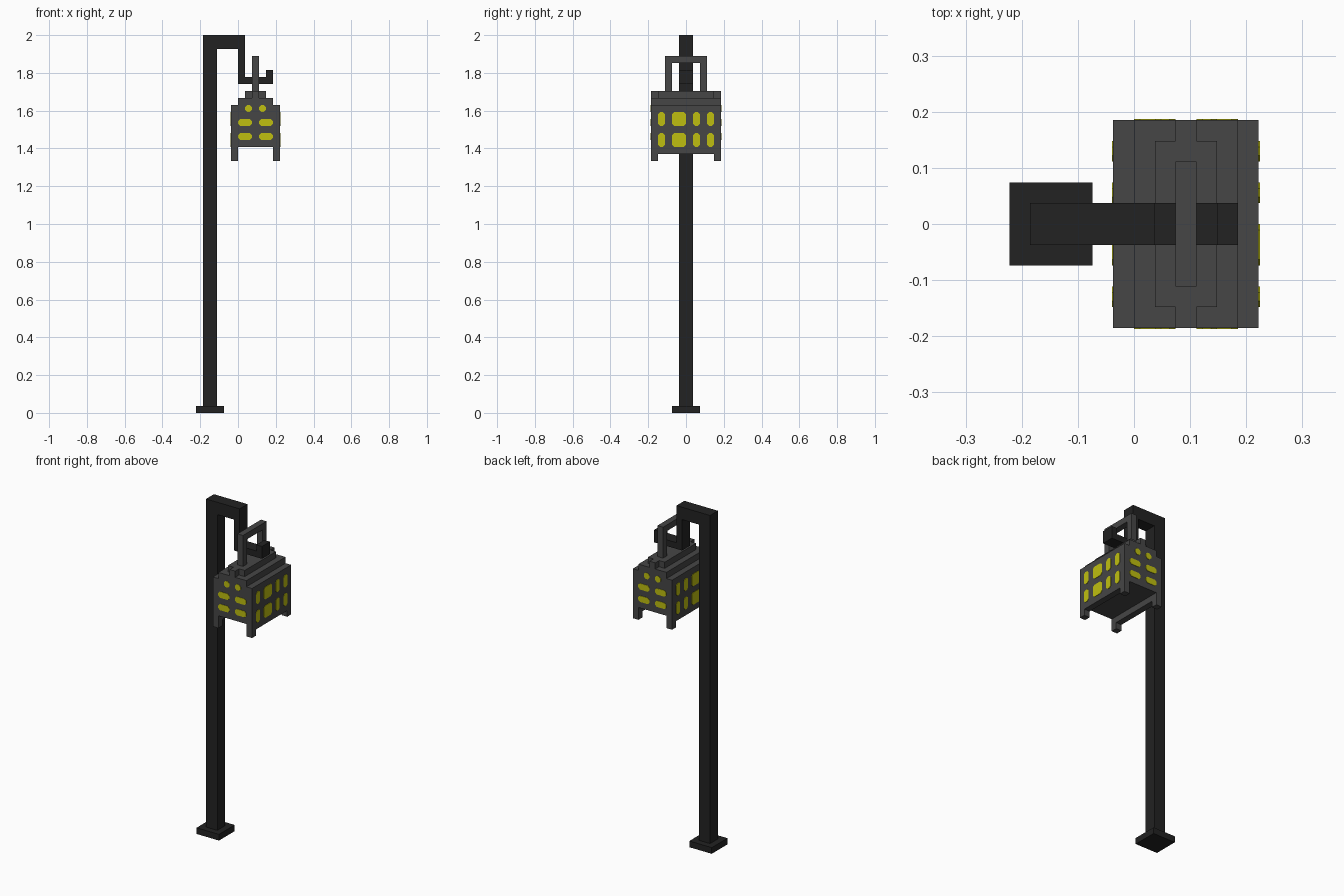
import bpy, bmesh
from mathutils import Vector

cube = bpy.data.objects.get("Cube")
if cube:
    bpy.data.objects.remove(cube, do_unlink=True)

U = 2 / 54  # one block of the model's grid


def material(name, rgb):
    m = bpy.data.materials.new(name)
    m.use_nodes = True
    m.diffuse_color = (*rgb, 1)
    bsdf = m.node_tree.nodes["Principled BSDF"]
    bsdf.inputs["Base Color"].default_value = (*rgb, 1)
    bsdf.inputs["Roughness"].default_value = 0.9
    return m


BLACK = material("black iron", (0.016, 0.016, 0.016))
GREY = material("dark grey metal", (0.061, 0.061, 0.061))
YELLOW = material("yellow glow", (0.52, 0.52, 0.005))


def extrude(name, profile, axis, start, end, mat):
    """Extrude a flat outline, in grid blocks, along x, y or z."""
    def place(a, b, d):
        return Vector({"x": (d, a, b), "y": (a, d, b), "z": (a, b, d)}[axis]) * U
    bm = bmesh.new()
    face = bm.faces.new([bm.verts.new(place(a, b, start)) for a, b in profile])
    res = bmesh.ops.extrude_face_region(bm, geom=[face])
    shift = place(0, 0, end - start)
    for v in res["geom"]:
        if isinstance(v, bmesh.types.BMVert):
            v.co += shift
    bmesh.ops.recalc_face_normals(bm, faces=bm.faces)
    mesh = bpy.data.meshes.new(name)
    bm.to_mesh(mesh)
    bm.free()
    mesh.materials.append(mat)
    ob = bpy.data.objects.new(name, mesh)
    bpy.context.collection.objects.link(ob)
    return ob


def rect(a0, a1, b0, b1):
    return [(a0, b0), (a1, b0), (a1, b1), (a0, b1)]


def octagon(a0, a1, b0, b1, c=0.3):
    return [(a0 + c, b0), (a1 - c, b0), (a1, b0 + c), (a1, b1 - c),
            (a1 - c, b1), (a0 + c, b1), (a0, b1 - c), (a0, b0 + c)]


# Post: foot plate, then the pole, arm and hook as one outline
extrude("foot_plate", rect(-6, -2, -2, 2), "z", 0, 1, BLACK)
extrude("post_and_hook",
        [(-5, 1), (-3, 1), (-3, 52), (0, 52), (0, 47), (5, 47), (5, 49),
         (4, 49), (4, 48), (1, 48), (1, 54), (-5, 54)], "y", -1, 1, BLACK)

# Lantern body: stepped roof, side walls reaching below the floor
extrude("lantern_body",
        [(-1, 37), (0, 37), (0, 38), (5, 38), (5, 37), (6, 37), (6, 44),
         (5, 44), (5, 45), (0, 45), (0, 44), (-1, 44)], "y", -5, 5, GREY)

# Roof cap with a narrow tab at each end
extrude("roof_cap",
        [(1, -4), (2, -4), (2, -5), (3, -5), (3, -4), (4, -4),
         (4, 4), (3, 4), (3, 5), (2, 5), (2, 4), (1, 4)], "z", 45, 46, GREY)

# Carrying handle
extrude("handle",
        [(-3, 46), (-2, 46), (-2, 50), (2, 50), (2, 46), (3, 46),
         (3, 51), (-3, 51)], "x", 2, 3, GREY)

# Corner feet
for x, side in ((-1, "right"), (5, "left")):
    for y, end in ((-5, "front"), (4, "back")):
        extrude(f"foot_{end}_{side}", rect(x, x + 1, y, y + 1), "z", 36, 37, GREY)

# Glowing windows as thin plates
T = 0.06
end_windows = [(x0, x1, z, z + 1) for z in (39, 41) for x0, x1 in ((0, 2), (3, 5))]
end_windows += [(1, 2, 43, 44), (3, 4, 43, 44)]
side_windows = [(y0, y1, z, z + 2) for z in (38, 41)
                for y0, y1 in ((-4, -3), (-2, 0), (1, 2), (3, 4))]
for name, d in (("front", -5 - T), ("back", 5)):
    for w in end_windows:
        extrude(f"window_{name}", octagon(*w), "y", d, d + T, YELLOW)
for name, d in (("right", -1 - T), ("left", 6)):
    for w in side_windows:
        extrude(f"window_{name}", octagon(*w), "x", d, d + T, YELLOW)
